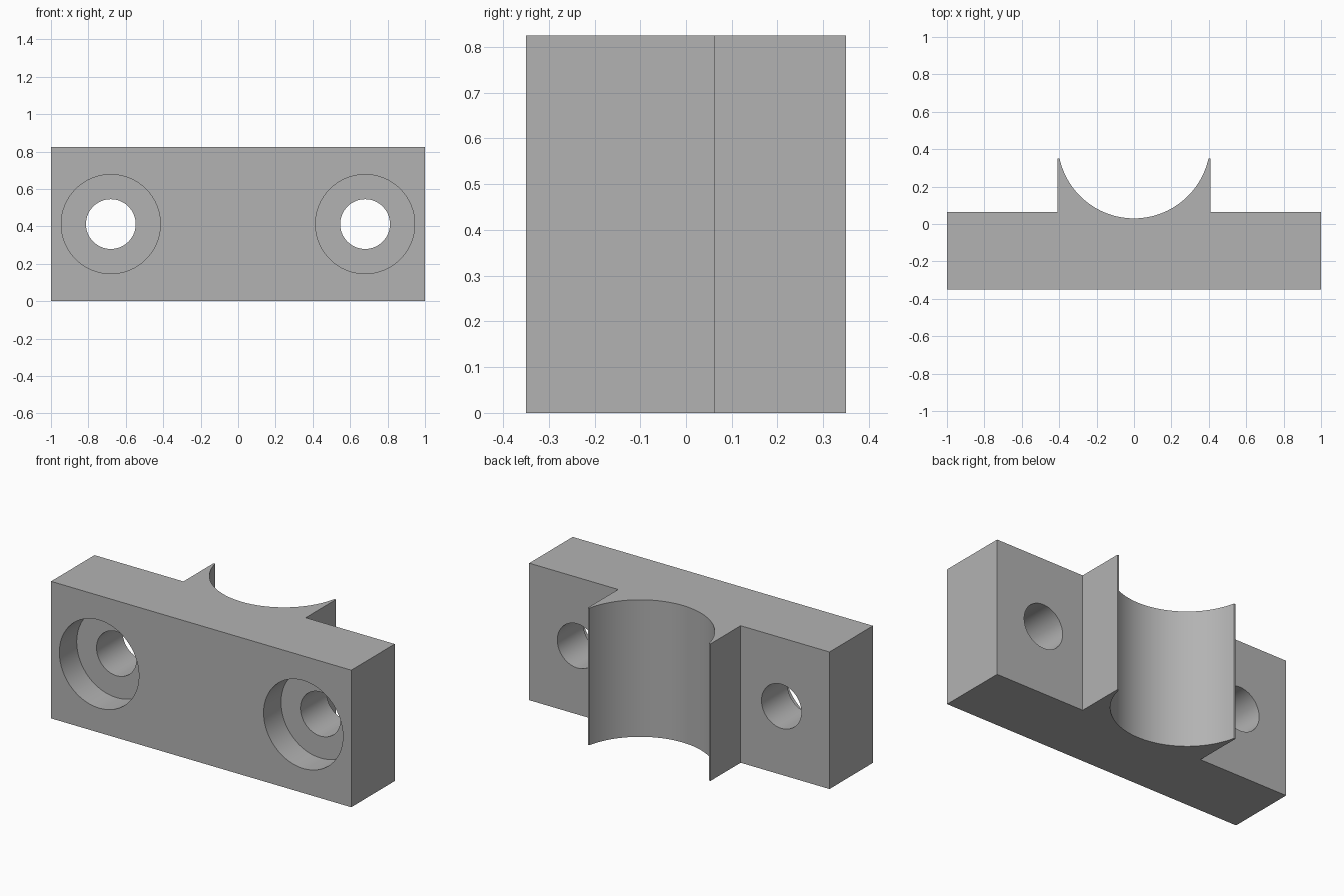
import bpy
import bmesh
import math

HEIGHT = 0.825
FRONT, FACE, BACK = -0.35, 0.063, 0.35
SADDLE_X = 0.408
BORE_R, BORE_Y = 0.4075, 0.4375
HOLE_X, HOLE_R = 0.68, 0.133
SINK_R, SINK_DEPTH = 0.265, 0.165

default = bpy.data.objects.get("Cube")
if default:
    bpy.data.objects.remove(default, do_unlink=True)

grey = bpy.data.materials.new("plain grey")
grey.use_nodes = True
colour = (0.45, 0.45, 0.45, 1)
grey.diffuse_color = colour
grey.node_tree.nodes["Principled BSDF"].inputs["Base Color"].default_value = colour


def extrude_outline(name, outline):
    """Stand a closed plan outline up to the full height."""
    bm = bmesh.new()
    base = bm.faces.new([bm.verts.new((x, y, 0)) for x, y in outline])
    top = bmesh.ops.extrude_face_region(bm, geom=[base])["geom"]
    bmesh.ops.translate(bm, vec=(0, 0, HEIGHT),
                        verts=[v for v in top if isinstance(v, bmesh.types.BMVert)])
    bmesh.ops.recalc_face_normals(bm, faces=bm.faces)
    mesh = bpy.data.meshes.new(name)
    bm.to_mesh(mesh)
    bm.free()
    mesh.materials.append(grey)
    obj = bpy.data.objects.new(name, mesh)
    bpy.context.collection.objects.link(obj)
    return obj


def drill(target, x, radius, y0, y1):
    """Cut a round hole along y."""
    bpy.ops.mesh.primitive_cylinder_add(
        vertices=64, radius=radius, depth=y1 - y0,
        location=(x, (y0 + y1) / 2, HEIGHT / 2), rotation=(math.pi / 2, 0, 0))
    cutter = bpy.context.object
    cutter.name = "hole_cutter"
    cutter.data.materials.append(grey)
    bpy.context.view_layer.objects.active = target
    cut = target.modifiers.new("hole", "BOOLEAN")
    cut.operation = "DIFFERENCE"
    cut.solver = "EXACT"
    cut.object = cutter
    bpy.ops.object.modifier_apply(modifier=cut.name)
    bpy.data.objects.remove(cutter, do_unlink=True)


# Plan of the plate with its half-round saddle at the back
edge = math.acos((BORE_Y - BACK) / BORE_R)
steps = 48
arc = [(BORE_R * math.sin(a), BORE_Y - BORE_R * math.cos(a))
       for a in (edge - 2 * edge * i / steps for i in range(steps + 1))]
outline = [(-1, FRONT), (1, FRONT), (1, FACE), (SADDLE_X, FACE), (SADDLE_X, BACK),
           *arc, (-SADDLE_X, BACK), (-SADDLE_X, FACE), (-1, FACE)]
clamp = extrude_outline("saddle_clamp", outline)

# Counterbored screw holes
for side in (-1, 1):
    drill(clamp, side * HOLE_X, HOLE_R, FRONT - 0.1, FACE + 0.1)
    drill(clamp, side * HOLE_X, SINK_R, FRONT - 0.1, FRONT + SINK_DEPTH)

bpy.ops.object.select_all(action="DESELECT")
clamp.select_set(True)
bpy.context.view_layer.objects.active = clamp
bpy.ops.object.shade_smooth_by_angle(angle=math.radians(30))
